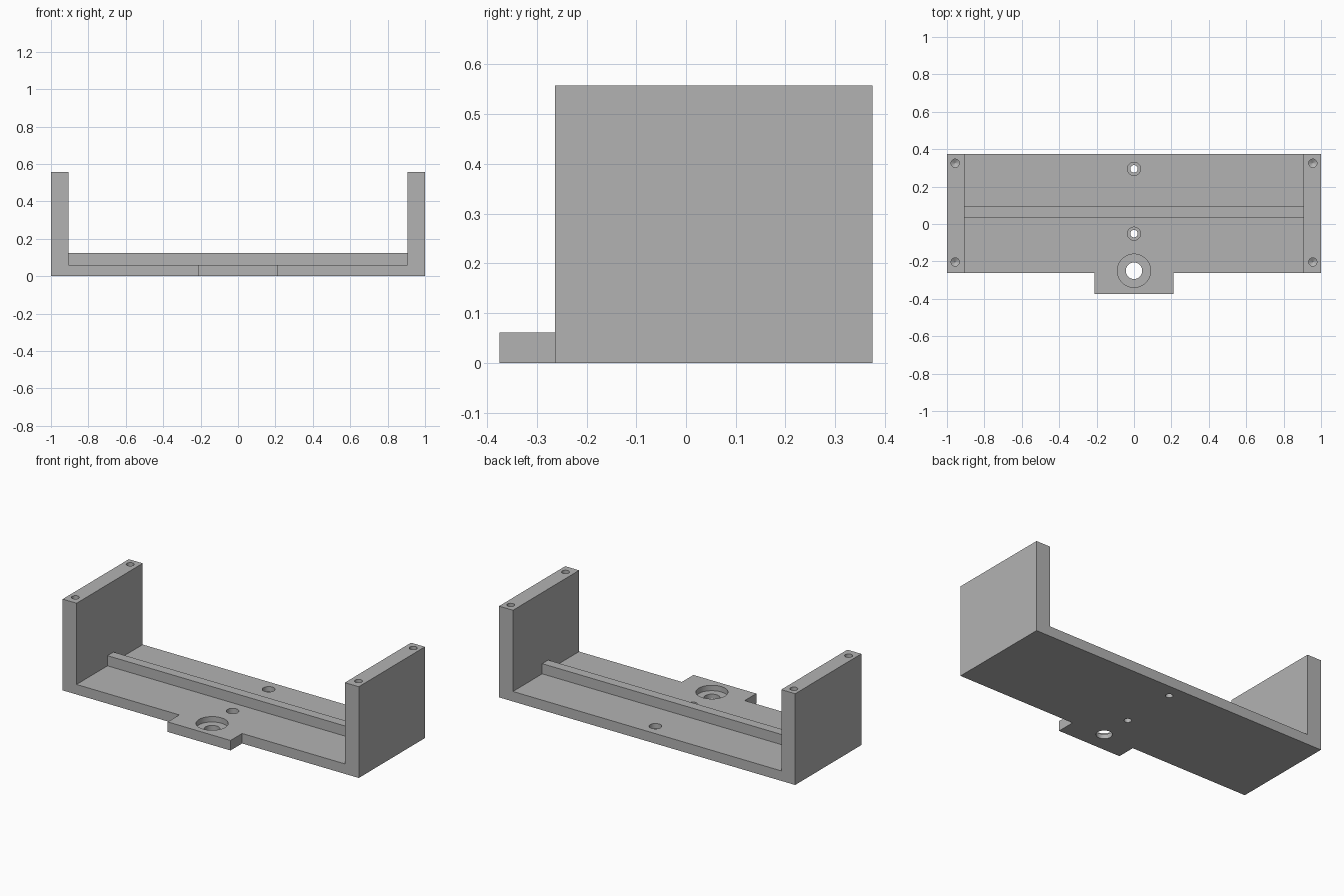
import bpy, bmesh, math

cube = bpy.data.objects.get("Cube")
if cube:
    bpy.data.objects.remove(cube, do_unlink=True)

grey = bpy.data.materials.new("plain grey")
grey.use_nodes = True
colour = (0.45, 0.45, 0.45, 1)
grey.diffuse_color = colour
grey.node_tree.nodes["Principled BSDF"].inputs["Base Color"].default_value = colour

FRONT, BACK, TAB_FRONT = -0.263, 0.375, -0.375
INNER, BASE, TOP, RIB_TOP = 0.906, 0.061, 0.557, 0.123


def make_object(name, bm):
    bmesh.ops.recalc_face_normals(bm, faces=bm.faces)
    mesh = bpy.data.meshes.new(name)
    bm.to_mesh(mesh)
    bm.free()
    mesh.materials.append(grey)
    obj = bpy.data.objects.new(name, mesh)
    bpy.context.collection.objects.link(obj)
    return obj


def prism(name, points, direction):
    """Extrude a flat outline along a direction."""
    bm = bmesh.new()
    face = bm.faces.new([bm.verts.new(p) for p in points])
    extruded = bmesh.ops.extrude_face_region(bm, geom=[face])
    verts = [v for v in extruded["geom"] if isinstance(v, bmesh.types.BMVert)]
    bmesh.ops.translate(bm, verts=verts, vec=direction)
    return make_object(name, bm)


def turned(name, x, y, profile, sides=48):
    """Solid of revolution about a vertical axis; profile is (radius, z)."""
    bm = bmesh.new()
    rings = []
    for r, z in profile:
        angles = [2 * math.pi * i / sides for i in range(sides)]
        rings.append([bm.verts.new((x + r * math.cos(a), y + r * math.sin(a), z))
                      for a in angles])
    for low, high in zip(rings, rings[1:]):
        for i in range(sides):
            j = (i + 1) % sides
            bm.faces.new((low[i], low[j], high[j], high[i]))
    bm.faces.new(rings[0][::-1])
    bm.faces.new(rings[-1])
    return make_object(name, bm)


def combine(target, tool, operation):
    mod = target.modifiers.new(tool.name, "BOOLEAN")
    mod.operation = operation
    mod.solver = "EXACT"
    mod.object = tool
    bpy.context.view_layer.objects.active = target
    bpy.ops.object.modifier_apply(modifier=mod.name)
    bpy.data.objects.remove(tool, do_unlink=True)


# U-shaped channel with two upright end walls
half = [(INNER, BASE), (INNER, TOP), (1, TOP), (1, 0)]
outline = half + [(-x, z) for x, z in reversed(half)]
bracket = prism("bracket_body", [(x, FRONT, z) for x, z in outline],
                (0, BACK - FRONT, 0))

# Front tab and long rib between the walls
tab = prism("front_tab", [(x, TAB_FRONT, z) for x, z in
                          ((-0.212, 0), (0.212, 0), (0.212, BASE), (-0.212, BASE))],
            (0, 0.2, 0))
combine(bracket, tab, "UNION")
rib = prism("long_rib", [(-0.95, y, z) for y, z in
                         ((0.035, 0.03), (0.093, 0.03), (0.093, RIB_TOP), (0.035, RIB_TOP))],
            (1.9, 0, 0))
combine(bracket, rib, "UNION")

# Stepped through holes along the centre line
for y, wide, narrow, step in ((0.295, 0.035, 0.02, 0.03),
                              (-0.052, 0.035, 0.02, 0.03),
                              (-0.25, 0.089, 0.044, 0.028)):
    hole = turned("stepped_hole", 0, y,
                  [(narrow, -0.05), (narrow, step), (wide, step), (wide, 0.1)])
    combine(bracket, hole, "DIFFERENCE")

# Blind screw holes with pointed bottoms in the wall tops
for x in (-0.956, 0.956):
    for y in (-0.203, 0.325):
        hole = turned("screw_hole", x, y,
                      [(0.001, 0.345), (0.022, 0.358), (0.022, 0.6)], 32)
        combine(bracket, hole, "DIFFERENCE")

bpy.ops.object.select_all(action="DESELECT")
bracket.select_set(True)
bpy.context.view_layer.objects.active = bracket
bpy.ops.object.shade_smooth_by_angle(angle=math.radians(30))
